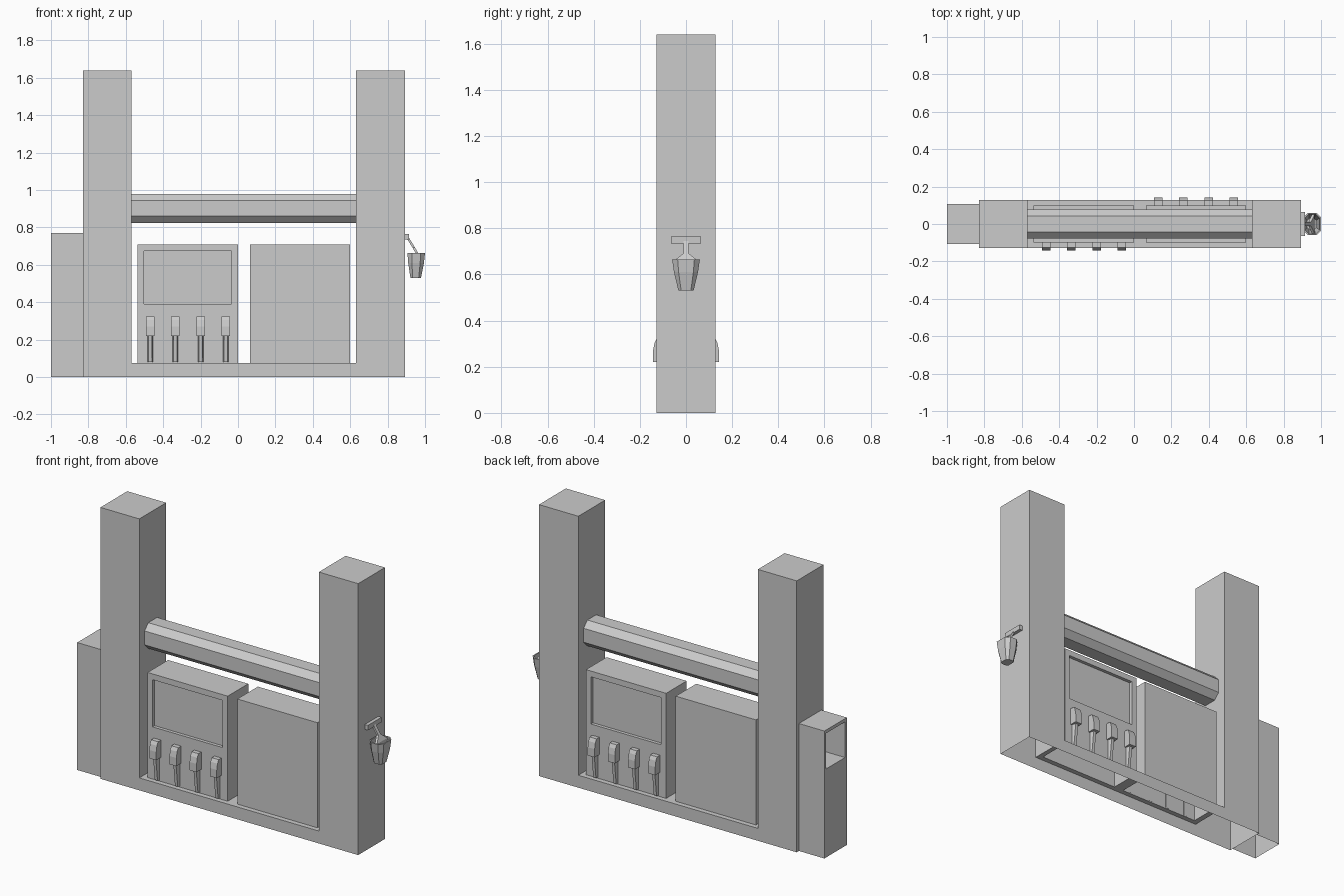
import bpy, bmesh
from mathutils import Matrix

if "Cube" in bpy.data.objects:
    bpy.data.objects.remove(bpy.data.objects["Cube"], do_unlink=True)

grey = bpy.data.materials.new("plain grey")
grey.use_nodes = True
grey.diffuse_color = (0.6, 0.6, 0.6, 1)
grey.node_tree.nodes["Principled BSDF"].inputs["Base Color"].default_value = (0.6, 0.6, 0.6, 1)


def finish(name, bm):
    mesh = bpy.data.meshes.new(name)
    bm.to_mesh(mesh)
    bm.free()
    mesh.materials.append(grey)
    obj = bpy.data.objects.new(name, mesh)
    bpy.context.scene.collection.objects.link(obj)
    return obj


def loft(name, rings, floor=None):
    """Skin matching rings, cap both ends, and remove faces lying flat at height floor."""
    bm = bmesh.new()
    loops = [[bm.verts.new(p) for p in ring] for ring in rings]
    n = len(loops[0])
    for a, b in zip(loops, loops[1:]):
        for i in range(n):
            j = (i + 1) % n
            bm.faces.new((a[i], a[j], b[j], b[i]))
    bm.faces.new(loops[0][::-1])
    bm.faces.new(loops[-1])
    bmesh.ops.recalc_face_normals(bm, faces=bm.faces)
    if floor is not None:
        flat = [f for f in bm.faces if all(abs(v.co.z - floor) < 1e-4 for v in f.verts)]
        bmesh.ops.delete(bm, geom=flat, context="FACES_ONLY")
    return finish(name, bm)


def rect_y(x0, x1, z0, z1, y):
    return [(x0, y, z0), (x1, y, z0), (x1, y, z1), (x0, y, z1)]


def rect_x(y0, y1, z0, z1, x):
    return [(x, y0, z0), (x, y1, z0), (x, y1, z1), (x, y0, z1)]


def octagon(cx, hx, hy, c, z):
    """Rectangle with cut corners lying flat at height z."""
    pts = [(hx, c - hy), (hx, hy - c), (hx - c, hy), (c - hx, hy),
           (-hx, hy - c), (-hx, c - hy), (c - hx, -hy), (hx - c, -hy)]
    return [(cx + x, y, z) for x, y in pts]


def turned_copy(obj, name):
    """Copy turned half round about the middle of the cabinets."""
    mesh = obj.data.copy()
    centre = Matrix.Translation((0.032, 0, 0))
    mesh.transform(centre @ Matrix.Diagonal((-1, -1, 1, 1)) @ centre.inverted())
    copy = bpy.data.objects.new(name, mesh)
    bpy.context.scene.collection.objects.link(copy)


DEPTH, BASE, TOP = 0.128, 0.075, 1.64
LEFT, RIGHT = -0.57, 0.63

# Pillars and base as one hollow shell, open underneath
outline = [(-0.83, 0), (0.893, 0), (0.893, TOP), (RIGHT, TOP),
           (RIGHT, BASE), (LEFT, BASE), (LEFT, TOP), (-0.83, TOP)]
shell = loft("pillars_and_base", [[(x, y, z) for x, z in outline] for y in (-DEPTH, DEPTH)], 0)
bm = bmesh.new()
bm.from_mesh(shell.data)
deck = [f for f in bm.faces if all(abs(v.co.z - BASE) < 1e-4 for v in f.verts)]
bmesh.ops.delete(bm, geom=deck, context="FACES_ONLY")
bm.to_mesh(shell.data)
bm.free()

# Base top, open beneath the two cabinets
xs = [LEFT, -0.536, 0, 0.064, 0.6, RIGHT]
ys = [-DEPTH, -0.098, 0.098, DEPTH]
bm = bmesh.new()
grid = [[bm.verts.new((x, y, BASE)) for y in ys] for x in xs]
for i in range(len(xs) - 1):
    for j in range(len(ys) - 1):
        if (i, j) not in ((1, 1), (3, 1)):
            bm.faces.new((grid[i][j], grid[i + 1][j], grid[i + 1][j + 1], grid[i][j + 1]))
finish("base_top", bm)

# Cabinets with a sunken screen, one facing each way
cabinet = loft("front_cabinet", [
    rect_y(-0.536, 0, BASE, 0.71, 0.098),
    rect_y(-0.536, 0, BASE, 0.71, -0.098),
    rect_y(-0.503, -0.034, 0.39, 0.675, -0.098),
    rect_y(-0.503, -0.034, 0.39, 0.675, -0.078)], BASE)
turned_copy(cabinet, "back_cabinet")

# Nozzles with tapering hoses below
side = [(-0.097, 0.22), (-0.143, 0.22), (-0.143, 0.27),
        (-0.136, 0.305), (-0.125, 0.325), (-0.097, 0.325)]
for k in range(4):
    x = -0.47 + 0.135 * k
    nozzle = loft(f"front_nozzle_{k + 1}",
                  [[(x + s, y, z) for y, z in side] for s in (-0.023, 0.023)])
    hose = loft(f"front_hose_{k + 1}", [
        [(x - 0.015, -0.097, z), (x - 0.009, y, z), (x + 0.009, y, z), (x + 0.015, -0.097, z)]
        for z, y in ((0.08, -0.11), (0.22, -0.126))])
    turned_copy(nozzle, f"back_nozzle_{k + 1}")
    turned_copy(hose, f"back_hose_{k + 1}")

# Cross beam with cut corners
section = octagon(0, 0.078, 0.078, 0.036, 0)
loft("cross_beam", [[(x, a, 0.902 + b) for a, b, _ in section] for x in (LEFT, RIGHT)])

# Waste bin with a deep opening in its outer side
loft("waste_bin", [
    rect_x(-0.107, 0.107, 0, 0.77, -0.83),
    rect_x(-0.107, 0.107, 0, 0.77, -1),
    rect_x(-0.09, 0.09, 0.535, 0.75, -1),
    rect_x(-0.09, 0.09, 0.535, 0.75, -0.85)], 0)

# Washing bucket, hollow inside
loft("bucket", [
    octagon(0.95, 0.028, 0.033, 0.012, 0.53),
    octagon(0.952, 0.042, 0.052, 0.02, 0.61),
    octagon(0.953, 0.047, 0.06, 0.024, 0.664),
    octagon(0.953, 0.04, 0.053, 0.021, 0.664),
    octagon(0.95, 0.024, 0.03, 0.011, 0.54)])

# Squeegee resting in the bucket
loft("squeegee_head", [rect_x(-0.065, 0.065, 0.735, 0.765, x) for x in (0.89, 0.914)])
loft("squeegee_handle", [
    [(x - 0.007, -w, z), (x + 0.007, -w, z), (x + 0.007, w, z), (x - 0.007, w, z)]
    for x, w, z in ((0.907, 0.011, 0.745), (0.94, 0.011, 0.692),
                    (0.958, 0.05, 0.66), (0.958, 0.03, 0.57))])
